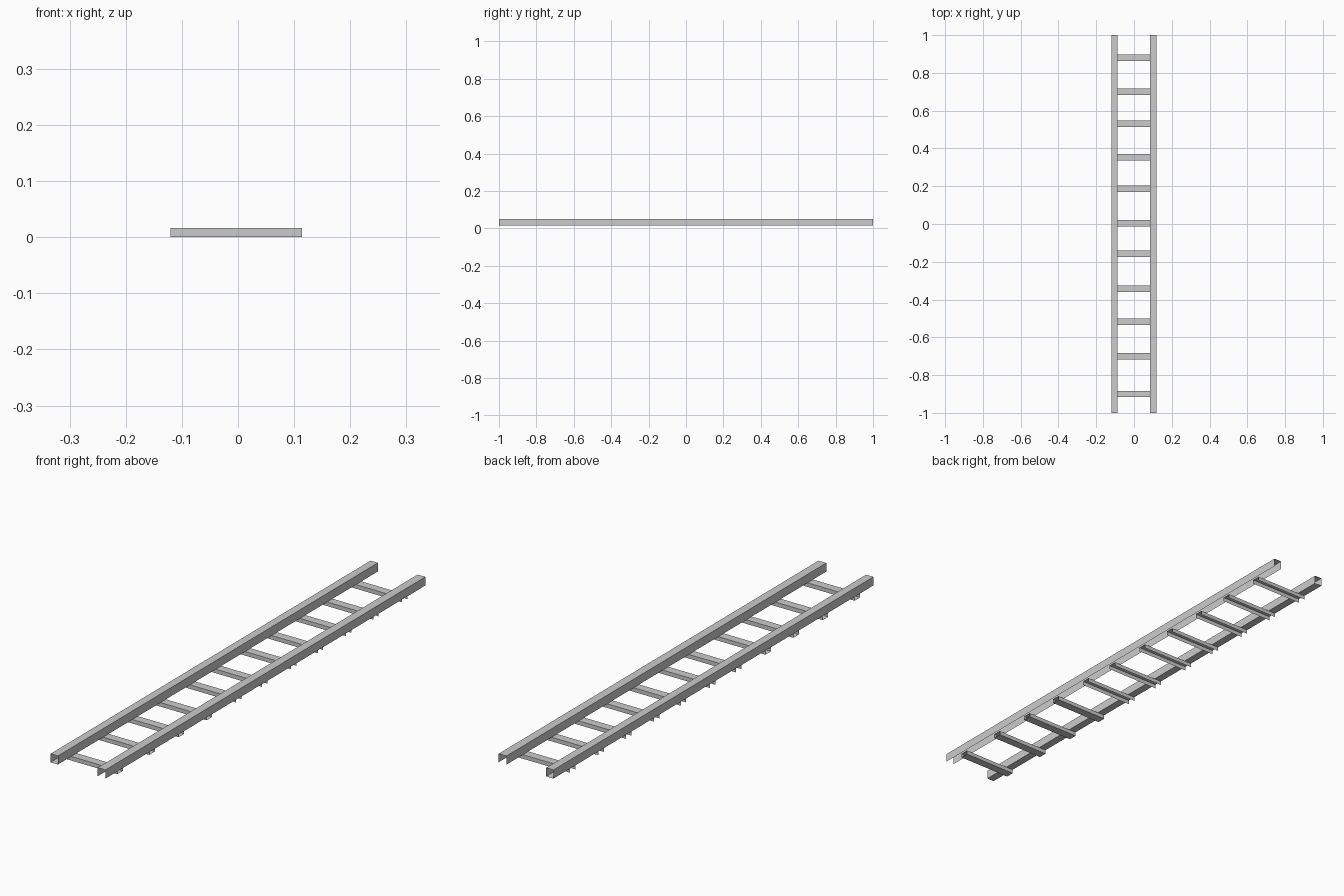
import bpy
import bmesh

cube = bpy.data.objects.get("Cube")
if cube:
    bpy.data.objects.remove(cube, do_unlink=True)

grey = bpy.data.materials.new("plain_grey")
grey.use_nodes = True
colour = (0.6, 0.6, 0.6, 1)
grey.diffuse_color = colour
grey.node_tree.nodes["Principled BSDF"].inputs["Base Color"].default_value = colour


def thin_channel(name, low, high, along, closed):
    """Open-ended sheet channel along an axis, with or without its underside."""
    bm = bmesh.new()
    bmesh.ops.create_cube(bm, size=1)
    for v in bm.verts:
        for i in range(3):
            v.co[i] = low[i] if v.co[i] < 0 else high[i]
    bm.normal_update()
    gone = [f for f in bm.faces
            if abs(f.normal[along]) > 0.5 or (not closed and f.normal.z < -0.5)]
    bmesh.ops.delete(bm, geom=gone, context='FACES')
    mesh = bpy.data.meshes.new(name)
    bm.to_mesh(mesh)
    bm.free()
    mesh.materials.append(grey)
    obj = bpy.data.objects.new(name, mesh)
    bpy.context.collection.objects.link(obj)


RAIL_BOTTOM, RAIL_TOP = 0.016, 0.05
HALF_RUNG = 0.017

# Side rails: a full box tube on the right, an open-bottomed channel on the left
thin_channel("right_rail", (-0.12, -1, RAIL_BOTTOM), (-0.088, 1, RAIL_TOP), 1, True)
thin_channel("left_rail", (0.086, -1, RAIL_BOTTOM), (0.12, 1, RAIL_TOP), 1, False)

# Rungs under the rails: the first four are tubes, the rest are channels
rung_y = [-0.90, -0.70, -0.517, -0.342, -0.158, 0.004,
          0.187, 0.353, 0.53, 0.70, 0.88]
for n, y in enumerate(rung_y):
    thin_channel(f"rung_{n + 1}", (-0.12, y - HALF_RUNG, 0),
                 (0.114, y + HALF_RUNG, RAIL_BOTTOM), 0, n < 4)
